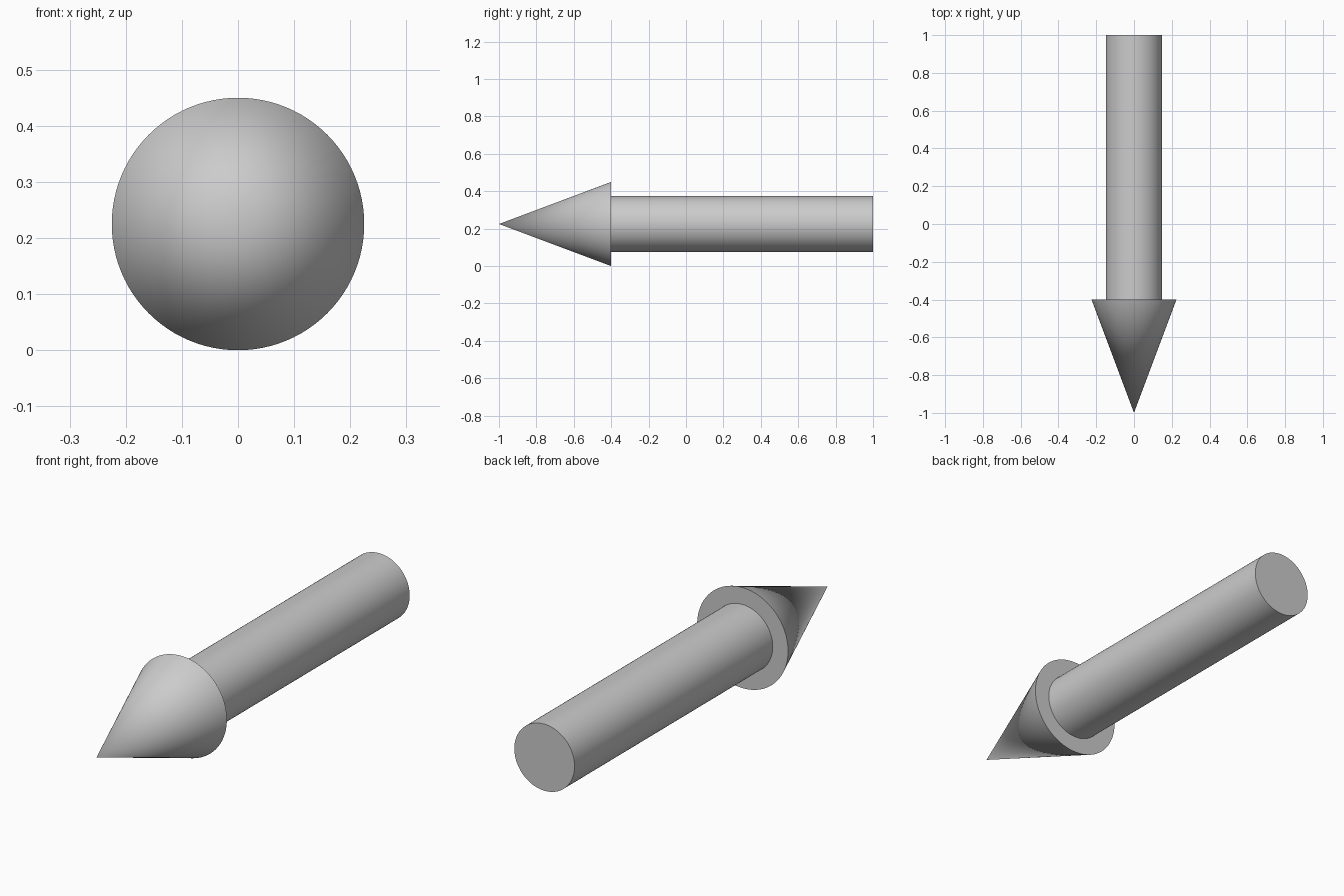
import bpy
from math import radians

if "Cube" in bpy.data.objects:
    bpy.data.objects.remove(bpy.data.objects["Cube"])

SIDES = 96
AXIS_Z = 0.225  # height of the arrow's centre line


def round_part(name, r_back, r_front, y_front, y_back):
    """Round solid along y, with its own radius at the back and front ends."""
    bpy.ops.mesh.primitive_cone_add(
        vertices=SIDES, radius1=r_back, radius2=r_front,
        depth=y_back - y_front,
        location=(0, (y_front + y_back) / 2, AXIS_Z),
        rotation=(radians(90), 0, 0))
    obj = bpy.context.object
    obj.name = name
    bpy.ops.object.transform_apply(location=True, rotation=True, scale=True)
    bpy.ops.object.shade_smooth_by_angle(angle=radians(30))
    return obj


# Pointed head facing the front
round_part("arrow_head", 0.225, 0.0, -1.0, -0.4)

# Straight shaft running to the back, seated slightly inside the head
round_part("arrow_shaft", 0.149, 0.149, -0.41, 1.0)
